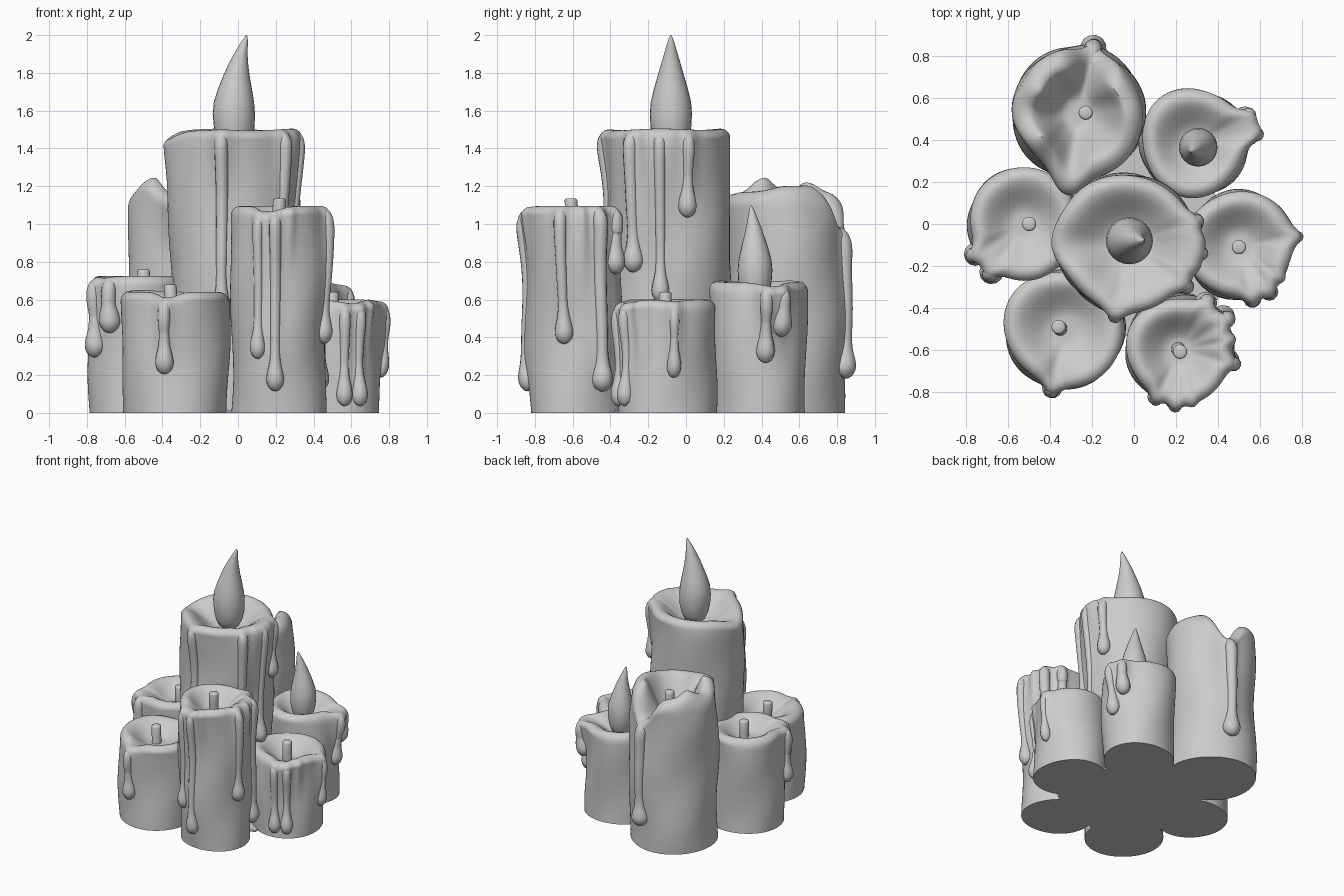
import bpy, bmesh
from math import sin, cos, pi, radians, exp

cube = bpy.data.objects.get("Cube")
if cube:
    bpy.data.objects.remove(cube)

wax = bpy.data.materials.new("grey wax")
wax.use_nodes = True
GREY = (0.6, 0.6, 0.6, 1)
wax.diffuse_color = GREY
wax.node_tree.nodes["Principled BSDF"].inputs["Base Color"].default_value = GREY


def add_mesh(name, mesh, sharp=50):
    obj = bpy.data.objects.new(name, mesh)
    bpy.context.collection.objects.link(obj)
    mesh.materials.clear()
    mesh.materials.append(wax)
    bpy.ops.object.select_all(action='DESELECT')
    obj.select_set(True)
    bpy.context.view_layer.objects.active = obj
    bpy.ops.object.shade_smooth_by_angle(angle=radians(sharp))
    return obj


def skin(name, rings):
    """Bridge closed rings of points and cap both ends."""
    bm = bmesh.new()
    loops = [[bm.verts.new(p) for p in ring] for ring in rings]
    n = len(loops[0])
    for low, high in zip(loops, loops[1:]):
        for i in range(n):
            j = (i + 1) % n
            bm.faces.new((low[i], low[j], high[j], high[i]))
    bm.faces.new(loops[0][::-1])
    bm.faces.new(loops[-1])
    bmesh.ops.recalc_face_normals(bm, faces=bm.faces)
    mesh = bpy.data.meshes.new(name)
    bm.to_mesh(mesh)
    bm.free()
    return add_mesh(name, mesh)


def ring(x, y, z, r, n=24):
    return [(x + r * cos(2 * pi * i / n), y + r * sin(2 * pi * i / n), z) for i in range(n)]


def bell(angle, centre, width):
    d = (angle - radians(centre) + pi) % (2 * pi) - pi
    return exp(-(d / radians(width)) ** 2)


def drip(name, path):
    """Wax run: a tube along (x, y, z, radius) points."""
    curve = bpy.data.curves.new(name, 'CURVE')
    curve.dimensions = '3D'
    curve.bevel_depth = 1
    curve.bevel_resolution = 4
    curve.use_fill_caps = True
    spline = curve.splines.new('NURBS')
    spline.points.add(len(path) - 1)
    for point, (x, y, z, r) in zip(spline.points, path):
        point.co = (x, y, z, 1)
        point.radius = r
    spline.order_u = 3
    spline.use_endpoint_u = True
    spline.resolution_u = 5
    temp = bpy.data.objects.new(name + "_path", curve)
    bpy.context.collection.objects.link(temp)
    bpy.context.view_layer.update()
    graph = bpy.context.evaluated_depsgraph_get()
    mesh = bpy.data.meshes.new_from_object(temp.evaluated_get(graph))
    bpy.data.objects.remove(temp)
    add_mesh(name, mesh)


def candle(name, x, y, r, h, bowl, spouts, drips, lip=0.05, phase=0.0, lean=0.0):
    """spouts: (angle, width, outward, rise); drips: (angle, end height, radius)."""
    def top(a):
        return h + sum(rise * bell(a, c, w) for c, w, _, rise in spouts)

    def radius(a, z):
        near_rim = exp(-(max(top(a) - z, 0) / 0.22) ** 2)
        out = sum(o * bell(a, c, w) for c, w, o, _ in spouts)
        out += sum(0.02 * bell(a, c, 8) for c, _, _ in drips)
        # soft ridge behind each wax run
        ridge = sum(0.013 * bell(a, c, 9) * min(max((z - end) / 0.15, 0), 1) for c, end, _ in drips)
        sway = 0.007 * sin(2 * a + 6 * z + phase) + 0.005 * sin(3 * a - 9 * z + phase)
        return r + sway + ridge + out * near_rim

    def place(a, d, z):
        return x + d * cos(a), y + lean * (z / h - 0.5) + d * sin(a), z

    n = 120
    angles = [2 * pi * i / n for i in range(n)]

    def loop(fn):
        return [place(a, *fn(a)) for a in angles]

    rings = []
    steps = 24
    for i in range(steps + 1):
        def wall(a, t=i / steps):
            z = t * (top(a) - lip)
            return radius(a, z), z
        rings.append(loop(wall))
    # rounded lip
    for k in range(1, 7):
        def rim(a, t=k / 6 * pi / 2):
            return radius(a, top(a)) - lip * (1 - cos(t)), top(a) - lip * (1 - sin(t))
        rings.append(loop(rim))
    # melted bowl, flattening out towards the wick
    floor = h - bowl
    for k in range(1, 13):
        def dish(a, t=k / 12):
            bumps = radius(a, top(a)) - r
            inner = (r - lip) * (1 - 0.97 * t) + bumps * (1 - t) ** 3
            s = min(t / 0.8, 1)
            ease = (s * s * (3 - 2 * s)) ** 0.85
            return inner, top(a) + (floor - top(a)) * ease
        rings.append(loop(dish))
    skin(name, rings)

    for i, (deg, end, w) in enumerate(drips):
        a = radians(deg)
        t = top(a)

        def at(z, off, rad):
            return (*place(a, radius(a, z) + off, z), rad)
        path = [at(t - 0.05, -1.3 * lip, w * 0.4), at(t - 0.03, -0.8 * lip, w * 0.8),
                at(t - 0.06, -0.4 * lip, w), at(t - 0.11, -0.012, w)]
        start = t - 0.13
        span = start - end - 0.2
        if span > 0:
            path += [at(start - span * k / 6, -0.01, w * (0.95 - 0.03 * k)) for k in range(1, 7)]
        path += [at(end + 0.13, -0.006, w * 0.95), at(end + 0.08, 0, w * 1.35),
                 at(end + 0.04, 0.002, w * 1.5), at(end + 0.01, 0, w * 1.2),
                 at(end - 0.005, -0.005, w * 0.7), at(end - 0.012, -0.01, 0.002)]
        drip(f"{name}_drip_{i + 1}", path)


def wick(name, x, y, low, high, lean_x=0.0, lean_y=0.0):
    r = 0.034
    shape = [(0, r), (0.5, r), (0.93, r), (0.98, r * 0.9), (1, r * 0.7)]
    skin(name, [ring(x + lean_x * (t - 1), y + lean_y * (t - 1), low + (high - low) * t, s, 16)
                for t, s in shape])


def flame(name, x, y, low, high, width, lean_x, lean_y):
    # (height fraction, radius fraction, sideways bend)
    shape = [(0, 0.35, 0), (0.05, 0.66, 0), (0.12, 0.84, 0), (0.22, 0.96, 0), (0.34, 1, -0.03),
             (0.44, 0.95, -0.02), (0.55, 0.8, 0.06), (0.66, 0.62, 0.18), (0.76, 0.46, 0.34),
             (0.85, 0.31, 0.55), (0.93, 0.18, 0.8), (0.98, 0.08, 0.96), (1, 0.02, 1)]
    skin(name, [ring(x + lean_x * b, y + lean_y * b, low + (high - low) * t, width * s)
                for t, s, b in shape])


# fused wax underneath, reaching the points where neighbouring candles meet
footprint = [(0.05, 0.42), (0.4, 0.13), (0.4, -0.36), (-0.05, -0.54), (-0.45, -0.26), (-0.41, 0.26)]
skin("wax_base", [[(x, y, z) for x, y in footprint] for z in (0, 0.012)])

# central pillar
candle("centre_candle", -0.035, -0.09, 0.325, 1.495, 0.13,
       [(182, 22, 0.04, -0.04), (261, 14, 0.01, 0.005), (-8, 35, 0.02, 0.01), (100, 40, 0, 0.01),
        (3, 6, 0.025, 0), (-20, 6, 0.025, 0)],
       [(261, 0.5, 0.036), (17, 1.05, 0.034), (-8, 0.6, 0.032), (-36, 0.76, 0.038)], phase=1)
flame("centre_flame", -0.02, -0.08, 1.37, 2.0, 0.112, 0.065, 0)

# tall hollow candle at the back
candle("hollow_candle", -0.265, 0.53, 0.312, 1.17, 0.21,
       [(76, 20, 0.0, -0.18), (262, 15, 0.09, -0.03), (150, 18, -0.02, 0.05),
        (213, 20, -0.02, 0.075), (35, 20, -0.02, 0.03), (0, 25, 0, 0.03)],
       [(77, 0.2, 0.044)], lip=0.08, phase=2.5)
wick("hollow_wick", -0.23, 0.53, 0.92, 1.12)

# short lit candle, back right
candle("lit_candle", 0.285, 0.385, 0.252, 0.69, 0.09,
       [(16, 18, 0.055, -0.02), (130, 40, 0.01, 0.01), (250, 40, 0, 0.01)],
       [(27, 0.42, 0.036), (8, 0.28, 0.034)], phase=0.5)
flame("lit_flame", 0.305, 0.365, 0.58, 1.1, 0.092, -0.03, -0.02)

# small candle on the right
candle("right_candle", 0.5, -0.1, 0.255, 0.6, 0.1,
       [(10, 18, 0.01, -0.01), (-65, 22, 0.01, -0.02), (100, 40, 0.01, 0), (-38, 6, 0.02, 0)],
       [(8, 0.2, 0.026), (-57, 0.05, 0.03), (-76, 0.05, 0.03)], phase=4)
wick("right_wick", 0.5, -0.11, 0.48, 0.64)

# tall front candle, leaning a little forward
candle("front_candle", 0.215, -0.59, 0.25, 1.095, 0.11,
       [(255, 22, 0, -0.03), (50, 30, 0.015, 0), (12, 6, 0.025, 0), (284, 6, 0.02, 0)],
       [(245, 0.3, 0.028), (266, 0.13, 0.032), (-14, 0.38, 0.034),
        (33, 0.13, 0.04), (60, 0.75, 0.038)], phase=3, lean=-0.03)
wick("front_wick", 0.22, -0.61, 0.96, 1.135, 0.01, -0.015)

# plain candle, front left
candle("front_left_candle", -0.33, -0.5, 0.28, 0.64, 0.09,
       [(260, 16, 0.01, -0.03), (140, 35, 0.01, 0.01)],
       [(258, 0.22, 0.034)], phase=5)
wick("front_left_wick", -0.36, -0.49, 0.52, 0.68, -0.01, 0.01)

# left candle
candle("left_candle", -0.525, 0.0, 0.26, 0.725, 0.09,
       [(222, 18, 0.03, -0.01), (80, 40, 0.01, 0)],
       [(236, 0.44, 0.04), (212, 0.31, 0.038)], phase=0)
wick("left_wick", -0.5, 0.0, 0.6, 0.76)
